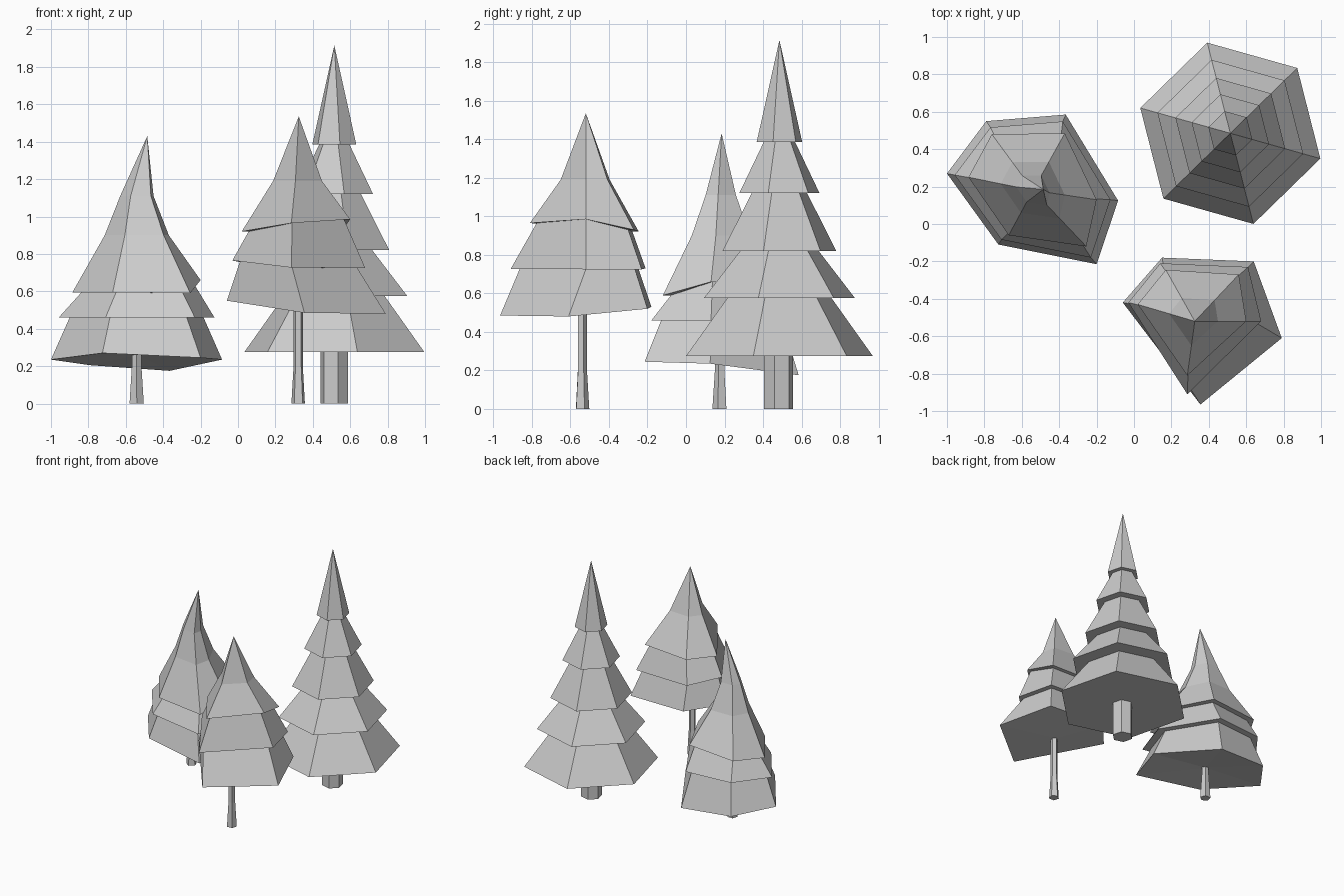
import bpy
import bmesh
from math import sin, cos, pi, radians

default = bpy.data.objects.get("Cube")
if default:
    bpy.data.objects.remove(default)

# Single plain grey
grey = bpy.data.materials.new("plain grey")
grey.use_nodes = True
colour = (0.6, 0.6, 0.6, 1)
grey.diffuse_color = colour
grey.node_tree.nodes["Principled BSDF"].inputs["Base Color"].default_value = colour


def loft(name, rings, start, end):
    """Skin a stack of rings, closed by a fan to a point at each end."""
    bm = bmesh.new()
    layers = [[bm.verts.new(p) for p in ring] for ring in rings]
    first, last = bm.verts.new(start), bm.verts.new(end)
    count = len(rings[0])
    for i in range(count):
        j = (i + 1) % count
        bm.faces.new((first, layers[0][j], layers[0][i]))
        bm.faces.new((last, layers[-1][i], layers[-1][j]))
        for low, high in zip(layers, layers[1:]):
            bm.faces.new((low[i], low[j], high[j], high[i]))
    bmesh.ops.recalc_face_normals(bm, faces=bm.faces)
    mesh = bpy.data.meshes.new(name)
    bm.to_mesh(mesh)
    bm.free()
    mesh.materials.append(grey)
    obj = bpy.data.objects.new(name, mesh)
    bpy.context.collection.objects.link(obj)
    return obj


def circle(centre, radius, z, sides=6, turn=0):
    return [(centre[0] + radius * cos(turn + 2 * pi * i / sides),
             centre[1] + radius * sin(turn + 2 * pi * i / sides), z)
            for i in range(sides)]


def scaled(ring, centre, factor, z=None):
    """Shrink a ring towards the tree axis, optionally levelling it."""
    return [(centre[0] + (x - centre[0]) * factor,
             centre[1] + (y - centre[1]) * factor,
             h if z is None else z) for x, y, h in ring]


def foliage(name, skirts, centre, tuck, upper, base_z, apex):
    """Overlapping skirts: each one ends tucked under the next."""
    rings = []
    for skirt, following in zip(skirts, skirts[1:]):
        rings += [skirt, scaled(following, centre, tuck)]
    rings.append(skirts[-1])
    rings += [scaled(skirts[-1], centre, factor, z) for factor, z in upper]
    return loft(name, rings, (*centre, base_z), apex)


def trunk(name, centre, profile, sides, turn):
    rings = [circle(centre, r, z, sides, turn) for r, z in profile]
    return loft(name, rings, (*centre, profile[0][1]), (*centre, profile[-1][1]))


# Tall regular tree
tall = (0.515, 0.485)
turn = radians(44.3)
tiers = [(0.5, 0.275), (0.405, 0.575), (0.305, 0.82), (0.215, 1.12), (0.122, 1.385)]
foliage("tall_tree_foliage", [circle(tall, r, z, 6, turn) for r, z in tiers],
        tall, 0.69, [], 0.275, (*tall, 1.915))
trunk("tall_tree_trunk", (0.515, 0.48), [(0.077, 0), (0.077, 0.28)], 6, turn)

# Slim-trunked front tree with uneven skirts
slim = (0.325, -0.52)
low = [(-0.06, -0.42, 0.55), (0.15, -0.18, 0.53), (0.64, -0.2, 0.52),
       (0.79, -0.61, 0.48), (0.355, -0.965, 0.485)]
middle = [(-0.03, -0.42, 0.765), (0.14, -0.21, 0.73), (0.61, -0.23, 0.725),
          (0.68, -0.52, 0.725), (0.285, -0.91, 0.727)]
high = [(0.02, -0.43, 0.92), (0.17, -0.245, 0.92), (0.56, -0.27, 0.93),
        (0.6, -0.52, 0.985), (0.285, -0.81, 0.965)]
foliage("slim_tree_foliage", [low, middle, high], slim, 0.88,
        [(0.45, 1.19)], 0.5, (*slim, 1.535))
trunk("slim_tree_trunk", (0.322, -0.54),
      [(0.038, 0), (0.026, 0.2), (0.026, 0.52)], 5, radians(20))

# Squat left tree with a slightly bent tip
squat = (-0.54, 0.18)
low = [(-1.0, 0.27, 0.235), (-0.725, -0.11, 0.27), (-0.2, -0.215, 0.245),
       (-0.085, 0.125, 0.235), (-0.365, 0.585, 0.175), (-0.79, 0.55, 0.205)]
high = [(-0.885, 0.25, 0.595), (-0.67, -0.06, 0.595), (-0.255, -0.12, 0.59),
        (-0.2, 0.13, 0.66), (-0.37, 0.485, 0.65), (-0.76, 0.48, 0.62)]
foliage("squat_tree_foliage", [low, scaled(low, squat, 0.91, 0.46), high],
        squat, 0.86, [(0.5, 0.9), (0.26, 1.11)], 0.26, (-0.485, 0.185, 1.43))
trunk("squat_tree_trunk", (-0.542, 0.177),
      [(0.04, 0), (0.027, 0.2), (0.027, 0.28)], 5, radians(55))
